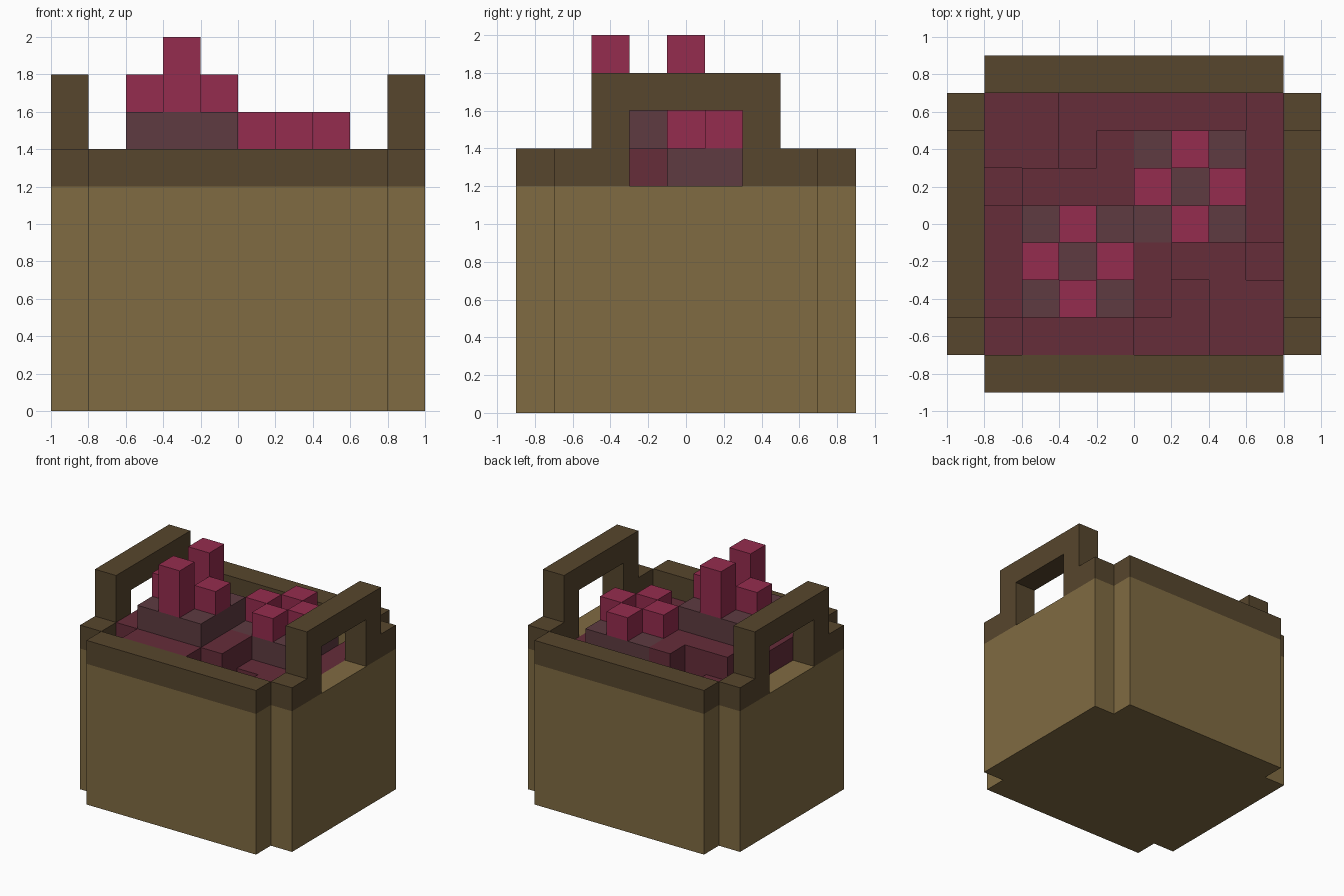
import bpy, bmesh
from mathutils import Vector

if "Cube" in bpy.data.objects:
    bpy.data.objects.remove(bpy.data.objects["Cube"], do_unlink=True)

U = 0.2  # size of one block


def material(name, rgb):
    linear = [((c / 255 + 0.055) / 1.055) ** 2.4 for c in rgb] + [1.0]
    mat = bpy.data.materials.new(name)
    mat.use_nodes = True
    mat.diffuse_color = linear
    mat.node_tree.nodes["Principled BSDF"].inputs["Base Color"].default_value = linear
    return mat


WOOD = material("light brown", (128, 107, 66))
RIM = material("dark brown", (87, 70, 45))
FILL = material("wine", (102, 45, 58))
LEAF = material("grey mauve", (94, 59, 65))
PETAL = material("crimson", (149, 44, 78))


def finish(name, bm, mat):
    mesh = bpy.data.meshes.new(name)
    bm.to_mesh(mesh)
    bm.free()
    mesh.materials.append(mat)
    obj = bpy.data.objects.new(name, mesh)
    bpy.context.collection.objects.link(obj)
    return obj


def box(name, mat, x, y, z):
    """Box from (min, max) ranges."""
    bm = bmesh.new()
    bmesh.ops.create_cube(bm, size=1)
    for v in bm.verts:
        v.co = [r[0] if c < 0 else r[1] for c, r in zip(v.co, (x, y, z))]
    return finish(name, bm, mat)


def prism(name, mat, points, offset):
    """Profile face pushed along an offset."""
    bm = bmesh.new()
    face = bm.faces.new([bm.verts.new(p) for p in points])
    new = bmesh.ops.extrude_face_region(bm, geom=[face], use_keep_orig=True)["geom"]
    bmesh.ops.translate(bm, vec=offset, verts=[g for g in new if isinstance(g, bmesh.types.BMVert)])
    bmesh.ops.recalc_face_normals(bm, faces=bm.faces[:])
    return finish(name, bm, mat)


# Basket floor
box("basket_floor", WOOD, (-0.8, 0.8), (-0.7, 0.7), (0, U))

# Front and back walls with their rims
for side, y in (("front", (-0.9, -0.7)), ("back", (0.7, 0.9))):
    box(side + "_wall", WOOD, (-0.8, 0.8), y, (0, 1.2))
    box(side + "_rim", RIM, (-0.8, 0.8), y, (1.2, 1.4))

# Side walls, each with a rim that rises into a handle
half = [(0.3, 1.6), (0.3, 1.2), (0.7, 1.2), (0.7, 1.4), (0.5, 1.4), (0.5, 1.8)]
outline = half + [(-y, z) for y, z in reversed(half)]
for side, x in (("right", -1.0), ("left", 0.8)):
    box(side + "_wall", WOOD, (x, x + U), (-0.7, 0.7), (0, 1.2))
    prism(side + "_handle", RIM, [(x, y, z) for y, z in outline], (U, 0, 0))

# Filling: stepped surface, one digit per block height, back row first
LEVELS = ["66555556",
          "66576666",
          "57776666",
          "77776666",
          "77777665",
          "77777566",
          "67775566"]


def level(col, row):
    inside = 0 <= row < len(LEVELS) and 0 <= col < len(LEVELS[0])
    return int(LEVELS[row][col]) if inside else 5


bm = bmesh.new()
up = Vector((0, 0, 1))
for row in range(len(LEVELS)):
    for col in range(len(LEVELS[0])):
        h = level(col, row)
        mid = Vector((-0.7 + col * U, 0.6 - row * U, 0))
        corners = [mid + Vector((sx, sy, 0)) * U / 2
                   for sx, sy in ((-1, -1), (1, -1), (1, 1), (-1, 1))]
        bm.faces.new([bm.verts.new(c + up * h * U) for c in corners])
        # Step faces down to any lower neighbour
        for i, (dc, dr) in enumerate(((0, 1), (1, 0), (0, -1), (-1, 0))):
            low = level(col + dc, row + dr)
            a, b = corners[i], corners[(i + 1) % 4]
            for k in range(low, h):
                quad = (a + up * k * U, b + up * k * U,
                        b + up * (k + 1) * U, a + up * (k + 1) * U)
                bm.faces.new([bm.verts.new(p) for p in quad])
bmesh.ops.remove_doubles(bm, verts=bm.verts[:], dist=0.001)
bmesh.ops.dissolve_limit(bm, angle_limit=0.01, verts=bm.verts[:], edges=bm.edges[:])
finish("filling", bm, FILL)


# Flowers: square leaf base with four petals around the middle
def flower(name, cx, cy, z, side_height, end_height):
    box(name + "_base", LEAF, (cx - 0.3, cx + 0.3), (cy - 0.3, cy + 0.3), (z, z + U))
    for i, (dx, dy) in enumerate(((1, 0), (-1, 0), (0, 1), (0, -1))):
        x, y = cx + dx * U, cy + dy * U
        height = side_height if dx else end_height
        box(f"{name}_petal_{i + 1}", PETAL, (x - U / 2, x + U / 2),
            (y - U / 2, y + U / 2), (z + U, z + U + height))


flower("front_flower", -0.3, -0.2, 1.4, U, 2 * U)
flower("back_flower", 0.3, 0.2, 1.2, U, U)
